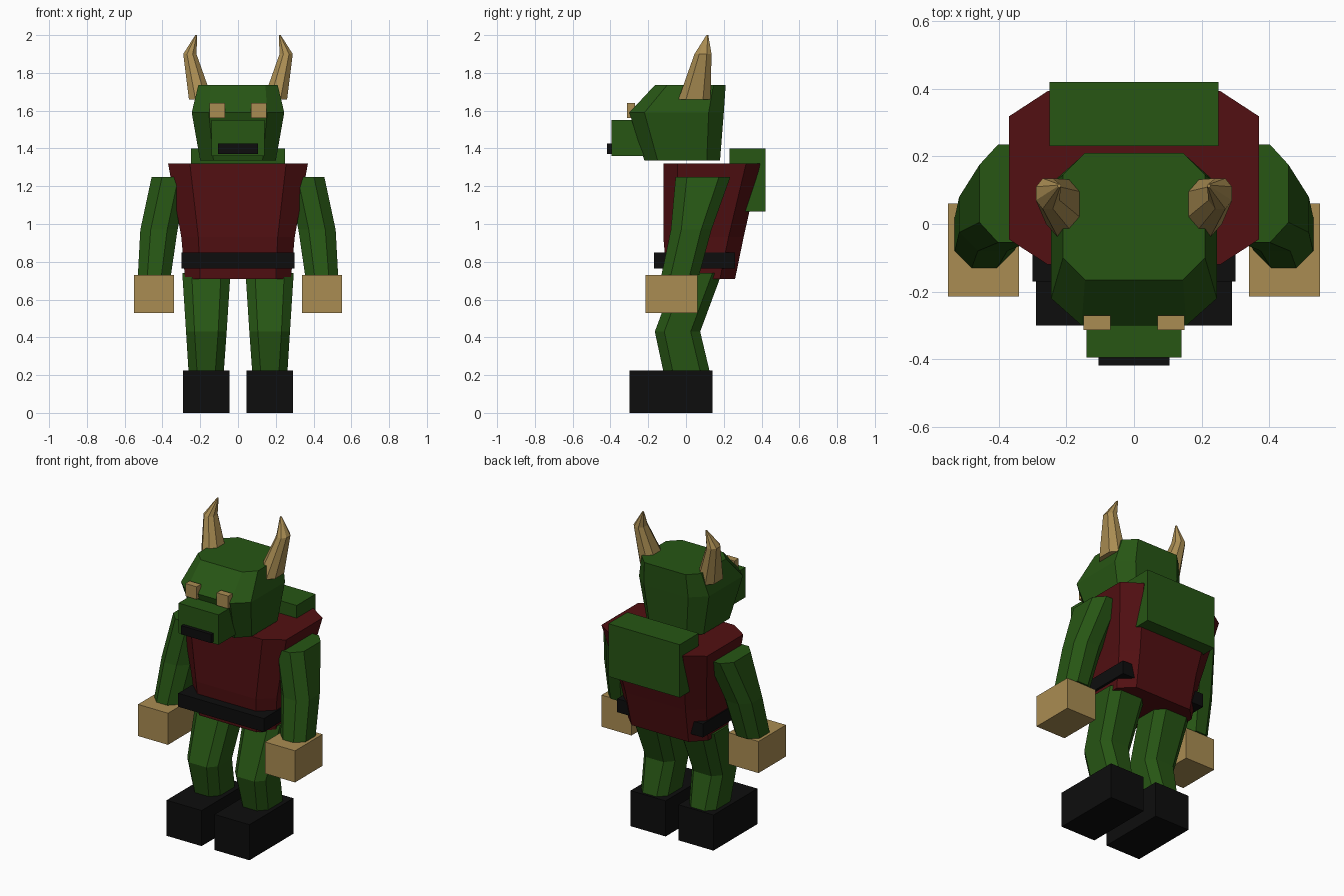
import bpy
import bmesh


def material(name, rgb):
    m = bpy.data.materials.new(name)
    m.diffuse_color = (*rgb, 1.0)
    return m


GREEN = material("green skin", (0.020, 0.092, 0.007))
RED = material("dark red tunic", (0.085, 0.005, 0.006))
TAN = material("tan horn", (0.40, 0.265, 0.085))
BLACK = material("black leather", (0.004, 0.004, 0.004))


def finish(name, bm, mat):
    bmesh.ops.recalc_face_normals(bm, faces=bm.faces)
    mesh = bpy.data.meshes.new(name)
    bm.to_mesh(mesh)
    bm.free()
    mesh.materials.append(mat)
    obj = bpy.data.objects.new(name, mesh)
    bpy.context.collection.objects.link(obj)
    return obj


def box(name, x, y, z, mat, side=1):
    bm = bmesh.new()
    bmesh.ops.create_cube(bm, size=1)
    for v in bm.verts:
        v.co = (side * x[v.co.x > 0], y[v.co.y > 0], z[v.co.z > 0])
    return finish(name, bm, mat)


def loft(name, sections, mat, side=1):
    """Join octagonal sections: (z, x0, x1, y0, y1, corner cut x, corner cut y)."""
    bm = bmesh.new()
    rings = []
    for z, x0, x1, y0, y1, cx, cy in sections:
        pts = [(x0 + cx, y0), (x1 - cx, y0), (x1, y0 + cy), (x1, y1 - cy),
               (x1 - cx, y1), (x0 + cx, y1), (x0, y1 - cy), (x0, y0 + cy)]
        rings.append([bm.verts.new((side * px, py, z)) for px, py in pts])
    for a, b in zip(rings, rings[1:]):
        for i in range(8):
            j = (i + 1) % 8
            bm.faces.new((a[i], a[j], b[j], b[i]))
    bm.faces.new(rings[0])
    bm.faces.new(rings[-1])
    return finish(name, bm, mat)


# Head and face
loft("head", [
    (1.335, -0.20, 0.20, -0.22, 0.18, 0.07, 0.07),
    (1.59, -0.245, 0.245, -0.30, 0.20, 0.09, 0.08),
    (1.735, -0.21, 0.21, -0.165, 0.21, 0.065, 0.065)], GREEN)
box("snout", (-0.14, 0.14), (-0.395, -0.20), (1.36, 1.55), GREEN)
box("mouth", (-0.105, 0.105), (-0.418, -0.39), (1.37, 1.425), BLACK)

# Torso, belt and hump on the upper back
loft("torso", [
    (0.71, -0.28, 0.28, -0.10, 0.26, 0.08, 0.08),
    (0.93, -0.30, 0.30, -0.12, 0.305, 0.09, 0.08),
    (1.32, -0.37, 0.37, -0.12, 0.393, 0.115, 0.075)], RED)
box("belt", (-0.30, 0.30), (-0.17, 0.26), (0.765, 0.85), BLACK)
box("back_hump", (-0.25, 0.25), (0.23, 0.42), (1.065, 1.40), GREEN)

# Paired parts
for side, tag in ((-1, "left"), (1, "right")):
    box(f"{tag}_eye", (0.07, 0.15), (-0.313, -0.27), (1.56, 1.64), TAN, side)
    loft(f"{tag}_horn", [
        (1.66, 0.135, 0.26, -0.04, 0.13, 0.035, 0.04),
        (1.90, 0.22, 0.29, 0.045, 0.135, 0.02, 0.025),
        (2.00, 0.216, 0.226, 0.108, 0.118, 0.003, 0.003)], TAN, side)
    loft(f"{tag}_arm", [
        (0.73, 0.355, 0.53, -0.13, 0.07, 0.05, 0.05),
        (0.97, 0.32, 0.517, -0.08, 0.135, 0.055, 0.055),
        (1.25, 0.26, 0.457, -0.055, 0.235, 0.055, 0.06)], GREEN, side)
    box(f"{tag}_hand", (0.34, 0.55), (-0.215, 0.06), (0.53, 0.73), TAN, side)
    loft(f"{tag}_leg", [
        (0.22, 0.075, 0.262, -0.12, 0.125, 0.045, 0.05),
        (0.43, 0.06, 0.275, -0.165, 0.075, 0.045, 0.05),
        (0.74, 0.04, 0.295, -0.05, 0.19, 0.05, 0.05)], GREEN, side)
    box(f"{tag}_boot", (0.045, 0.29), (-0.30, 0.14), (0.0, 0.225), BLACK, side)
